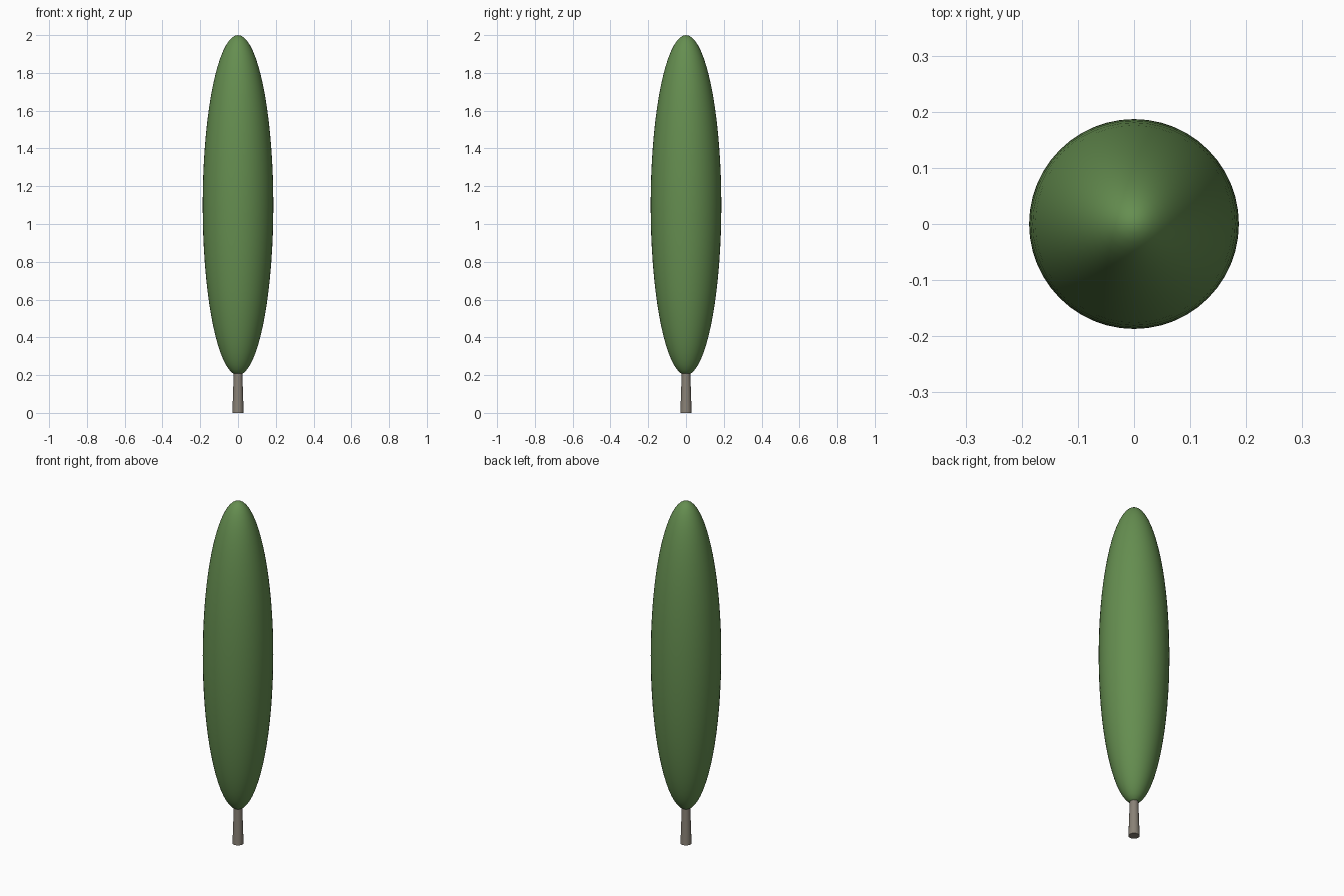
import bpy

if "Cube" in bpy.data.objects:
    bpy.data.objects.remove(bpy.data.objects["Cube"])


def finish(name, color, angle):
    """Name the active object, colour it and shade it smooth."""
    obj = bpy.context.object
    obj.name = name
    mat = bpy.data.materials.new(name + "_colour")
    mat.diffuse_color = (*color, 1)
    mat.use_nodes = True
    mat.node_tree.nodes["Principled BSDF"].inputs["Base Color"].default_value = mat.diffuse_color
    obj.data.materials.append(mat)
    bpy.ops.object.shade_smooth_by_angle(angle=angle)
    return obj


# Tapered trunk, its top tucked just inside the foliage
TRUNK_TOP = 0.26
bpy.ops.mesh.primitive_cone_add(vertices=16, radius1=0.03, radius2=0.021,
                                depth=TRUNK_TOP, location=(0, 0, TRUNK_TOP / 2))
finish("trunk", (0.25, 0.22, 0.18), 0.7)

# Tall slender crown: a stretched sphere from z = 0.2 to z = 2
bpy.ops.mesh.primitive_uv_sphere_add(segments=48, ring_count=36, radius=1,
                                     location=(0, 0, 1.1))
bpy.context.object.scale = (0.187, 0.187, 0.9)
bpy.ops.object.transform_apply(location=False, rotation=False, scale=True)
finish("foliage", (0.13, 0.27, 0.08), 1.2)
